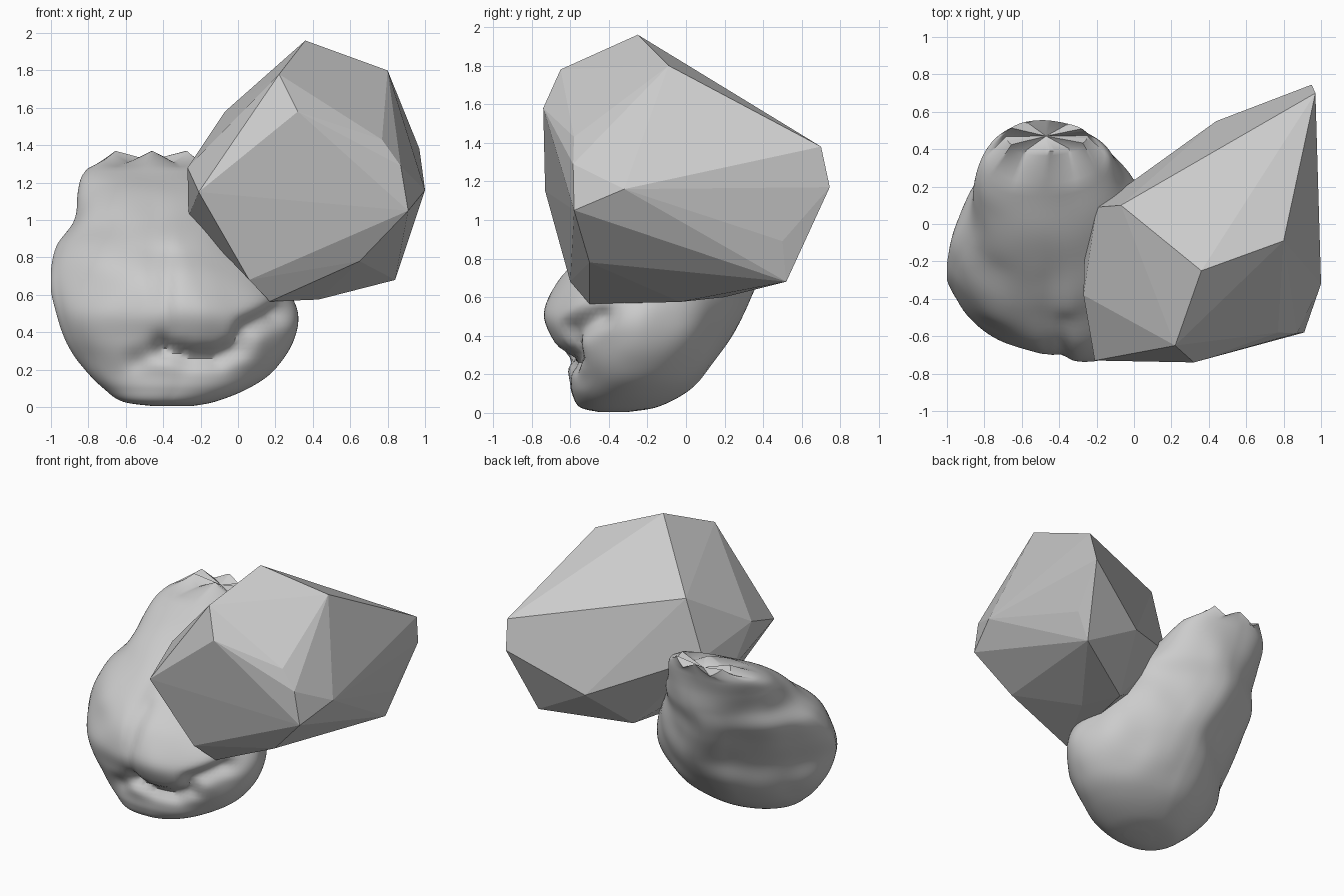
import bpy, bmesh, math
from mathutils import Vector, noise

if "Cube" in bpy.data.objects:
    bpy.data.objects.remove(bpy.data.objects["Cube"])


def add_object(name, bm):
    bmesh.ops.recalc_face_normals(bm, faces=bm.faces)
    me = bpy.data.meshes.new(name)
    bm.to_mesh(me)
    bm.free()
    ob = bpy.data.objects.new(name, me)
    bpy.context.collection.objects.link(ob)
    return ob


# Faceted boulder: convex hull of its corner points
corners = [
    (.36, -.25, 1.96), (.80, -.09, 1.80), (.22, -.65, 1.78), (.32, -.74, 1.58),
    (-.21, -.73, 1.15), (.91, -.58, 1.05), (1.0, -.32, 1.16), (.97, .70, 1.38),
    (.95, .745, 1.17), (.84, .52, .68), (.43, -.03, .575), (.17, -.50, .565),
    (.06, -.60, .68), (-.07, .10, 1.58), (-.27, -.38, 1.28), (-.265, -.17, 1.02),
    (-.20, .09, 1.17), (.65, -.50, .78), (.44, .55, .90), (.905, .50, .89),
    (.77, -.58, 1.43), (.87, -.585, 1.29), (.29, .20, .60)]
bm = bmesh.new()
for c in corners:
    bm.verts.new(c)
bmesh.ops.convex_hull(bm, input=bm.verts)
loose = [v for v in bm.verts if not v.link_faces]
bmesh.ops.delete(bm, geom=loose, context='VERTS')
add_object("faceted_boulder", bm)

# Smooth lump: horizontal slices (z, x min, x max, y min, y max)
slices = [
    (.005, -.45, -.25, -.45, -.30), (.03, -.62, -.12, -.55, -.15),
    (.10, -.72, .06, -.59, -.01), (.20, -.82, .20, -.61, .10),
    (.36, -.93, .29, -.69, .22), (.52, -.98, .32, -.74, .30),
    (.70, -1.0, .22, -.66, .38), (.86, -.98, .10, -.50, .44),
    (1.0, -.88, .03, -.30, .48), (1.15, -.86, -.06, -.08, .50),
    (1.27, -.82, -.14, .16, .53), (1.37, -.68, -.24, .39, .555)]


def sample(t):
    i = min(int(t), len(slices) - 2)
    f = t - i
    p = [slices[max(0, min(len(slices) - 1, i + k))] for k in (-1, 0, 1, 2)]
    return [.5 * (2 * b + (c - a) * f + (2 * a - 5 * b + 4 * c - d) * f * f
                  + (3 * b - a - 3 * c + d) * f ** 3) for a, b, c, d in zip(*p)]


# Creases on the front, as paths in x and z with a depth
creases = [
    ([(-.40, .31), (-.25, .27), (-.10, .27), (.02, .32), (.06, .42), (.22, .50)], .08),
    ([(-.36, .80), (-.39, .55), (-.38, .42), (-.42, .31), (-.55, .25)], .03)]


def path_distance(q, path):
    best = 9
    for a, b in zip(path, path[1:]):
        a, b = Vector(a), Vector(b)
        f = max(0, min(1, (q - a).dot(b - a) / (b - a).length_squared))
        best = min(best, (q - a.lerp(b, f)).length)
    return best


def signed_power(v, e):
    return math.copysign(abs(v) ** e, v)


def clamp(v):
    return max(0, min(1, v))


rows, sides = 72, 120
bm = bmesh.new()
rings = []
for r in range(rows):
    z, x0, x1, y0, y1 = sample(r / (rows - 1) * (len(slices) - 1))
    middle = math.exp(-((z - .6) / .35) ** 2)
    ring = []
    for s in range(sides):
        a = 2 * math.pi * s / sides
        ca, sa = math.cos(a), math.sin(a)
        # Both ends taper to a blunt tip around mid height
        taper = .26 if ca < 0 else .18
        ex = 2 / 2.1 + taper * middle * min(1, abs(ca) * 3)
        p = Vector(((x0 + x1) / 2 + (x1 - x0) / 2 * signed_power(ca, ex),
                    (y0 + y1) / 2 + (y1 - y0) / 2 * signed_power(sa, ex), z))
        n = Vector((ca, sa, 0))
        fade = clamp((.1 - sa) / .4)
        # Left end leans forward; the front left is set back behind the bulge
        p.y -= .13 * clamp(-ca) * math.exp(-((z - .55) / .45) ** 2)
        p.y += .06 * fade * clamp((-.34 - p.x) / .12) * middle
        p += n * .02 * noise.noise(p * 4) * min(1, z * 4)
        for path, depth in creases:
            d = path_distance(Vector((p.x, p.z)), path)
            p -= n * fade * depth * math.exp(-(d / .055) ** 2)
        p.x = max(p.x, -1)
        ring.append(bm.verts.new(p))
    rings.append(ring)
for lo, hi in zip(rings, rings[1:]):
    for s in range(sides):
        t = (s + 1) % sides
        bm.faces.new((lo[s], lo[t], hi[t], hi[s]))
bm.faces.new(rings[0][::-1])

# Torn upper rim: a coarse zigzag, closed by a shallow hollow
for s in range(sides):
    dip = -.06 * abs((s % 20) / 10 - 1)
    for j in range(1, 7):
        rings[-j][s].co.z += dip * (7 - j) / 6
mid = bm.verts.new((-.47, .47, 1.32))
for s in range(sides):
    bm.faces.new((rings[-1][s], rings[-1][(s + 1) % sides], mid))

lump = add_object("smooth_lump", bm)
bpy.context.view_layer.objects.active = lump
lump.select_set(True)
bpy.ops.object.shade_smooth_by_angle(angle=math.radians(45))
